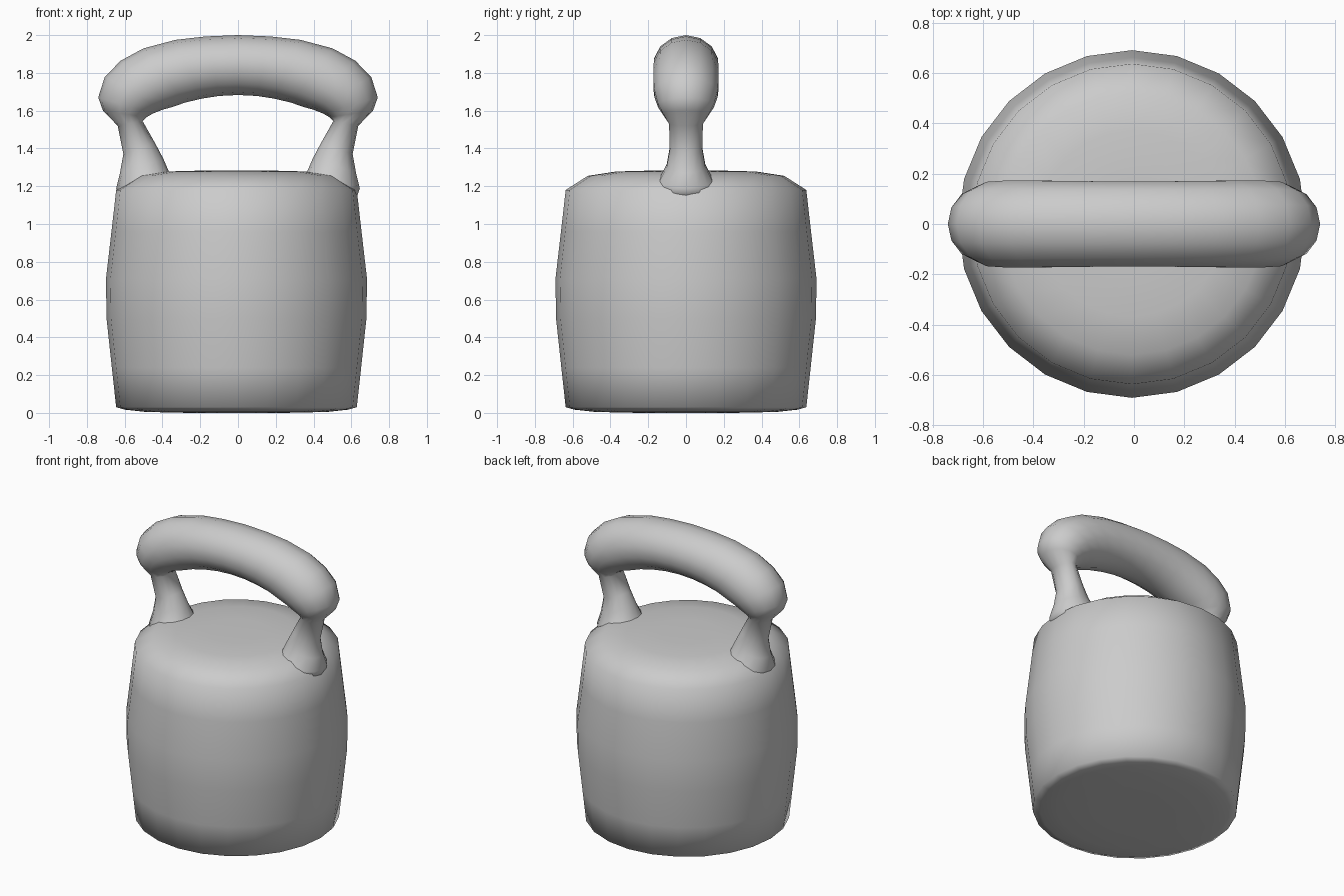
import bpy, bmesh
from math import cos, sin, tau

if "Cube" in bpy.data.objects:
    bpy.data.objects.remove(bpy.data.objects["Cube"])


def skin_rings(name, rings, flip=False):
    """Bridge closed loops of points into one smooth, capped skin."""
    bm = bmesh.new()
    loops = [[bm.verts.new(p) for p in ring] for ring in rings]
    n = len(loops[0])
    for a, b in zip(loops, loops[1:]):
        for i in range(n):
            j = (i + 1) % n
            bm.faces.new((a[i], a[j], b[j], b[i]))
    for loop in (loops[0], loops[-1]):
        bm.faces.new(loop)
    bmesh.ops.recalc_face_normals(bm, faces=bm.faces)
    for f in bm.faces:
        f.smooth = True
    mesh = bpy.data.meshes.new(name)
    bm.to_mesh(mesh)
    bm.free()
    obj = bpy.data.objects.new(name, mesh)
    bpy.context.collection.objects.link(obj)
    return obj


# Barrel-shaped weight: (radius, height) profile turned in 24 steps
SIDES = 24
profile = [(0.25, 0.0), (0.48, 0.005), (0.59, 0.017), (0.637, 0.03),
           (0.66, 0.24), (0.688, 0.5), (0.691, 0.71), (0.662, 0.96),
           (0.637, 1.18), (0.52, 1.255), (0.37, 1.278), (0.18, 1.283)]
skin_rings("weight_body", [
    [(-0.008 + r * cos(tau * i / SIDES), r * sin(tau * i / SIDES), z)
     for i in range(SIDES)] for r, z in profile])

# Handle half, foot to middle: outer x, z, inner x, z, half width in y
half = [
    (0.625, 1.13, 0.33, 1.22, 0.185),
    (0.645, 1.19, 0.365, 1.275, 0.145),
    (0.625, 1.27, 0.395, 1.345, 0.105),
    (0.607, 1.37, 0.44, 1.43, 0.088),
    (0.637, 1.52, 0.505, 1.545, 0.092),
    (0.715, 1.60, 0.485, 1.565, 0.125),
    (0.740, 1.67, 0.45, 1.585, 0.152),
    (0.705, 1.78, 0.40, 1.605, 0.172),
    (0.62, 1.865, 0.345, 1.62, 0.177),
    (0.50, 1.93, 0.28, 1.643, 0.177),
    (0.33, 1.975, 0.19, 1.664, 0.175),
    (0.17, 1.993, 0.10, 1.678, 0.174),
    (0.0, 2.0, 0.0, 1.683, 0.174),
]
sections = half + [(-a, b, -c, d, w) for a, b, c, d, w in reversed(half[:-1])]


def oval(xo, zo, xi, zi, w, n=14):
    """Oval loop spanning an outer and an inner point, w wide each side."""
    ring = []
    for i in range(n):
        c, s = cos(tau * i / n), sin(tau * i / n)
        ring.append(((xo + xi) / 2 + c * (xo - xi) / 2, w * s,
                     (zo + zi) / 2 + c * (zo - zi) / 2))
    return ring


# Arched grip with its two narrow posts
skin_rings("carry_handle", [oval(*s) for s in sections])
